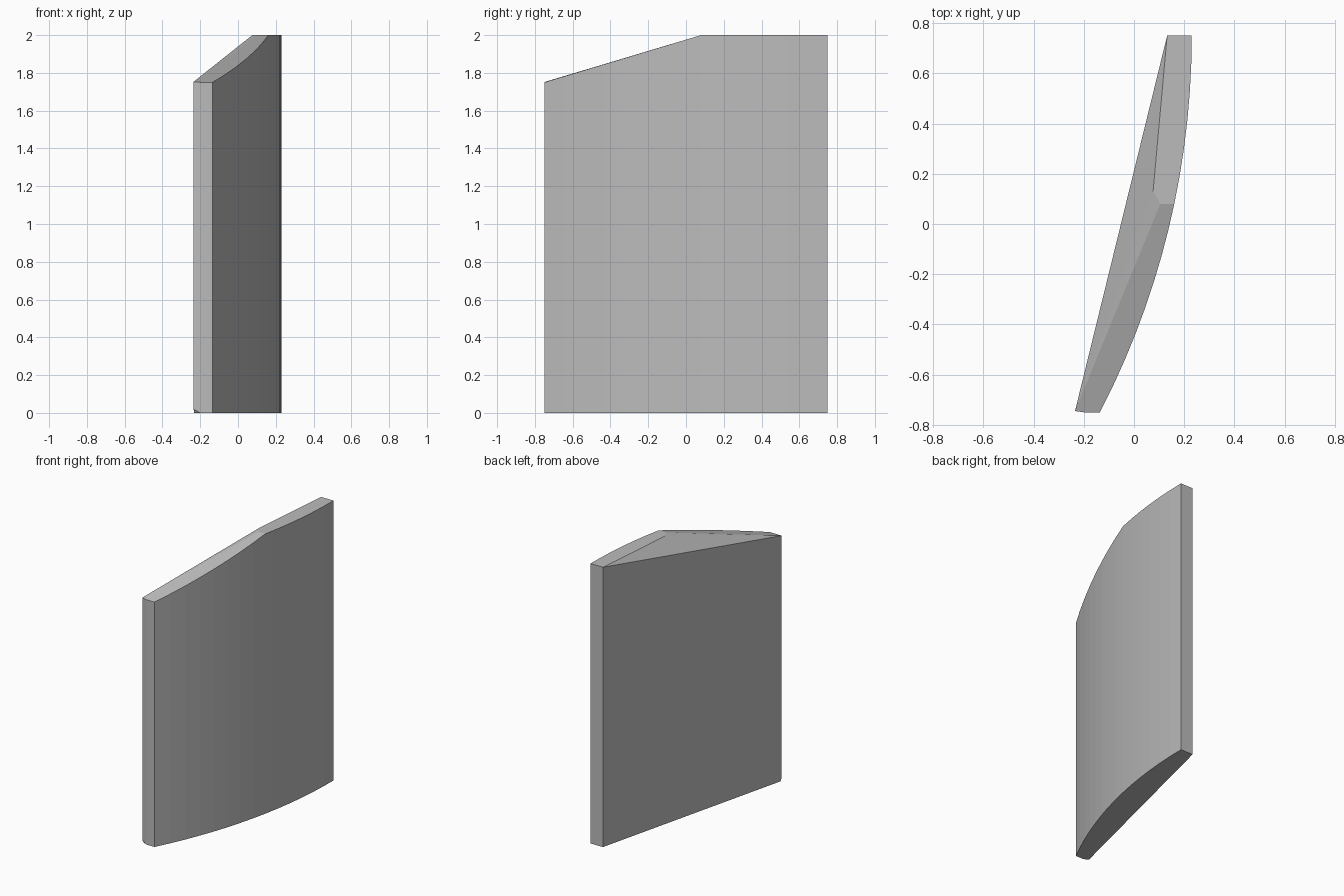
import bpy
import bmesh
import math

if "Cube" in bpy.data.objects:
    bpy.data.objects.remove(bpy.data.objects["Cube"])

R = 3.26                      # radius of the bowed outer face
FOLD = 0.08                   # y where the sloping top meets the level top


def outer_x(y):
    return 0.23 - R + math.sqrt(R * R - (0.75 - y) ** 2)


def top_z(y):
    return min(2.0, 1.75 + 0.25 * (y + 0.75) / (FOLD + 0.75))


# columns of the bowed face, from front end to back end
low, high = 8, 6
ys = [-0.75 + (FOLD + 0.75) * i / low for i in range(low + 1)]
ys += [FOLD + (0.75 - FOLD) * i / high for i in range(1, high + 1)]

bm = bmesh.new()
vert = bm.verts.new
face = bm.faces.new
bottom = [vert((outer_x(y), y, 0)) for y in ys]
top = [vert((outer_x(y), y, top_z(y))) for y in ys]

# bowed outer face
for i in range(len(ys) - 1):
    face((bottom[i], bottom[i + 1], top[i + 1], top[i]))

# corners of the straight inner face
back_low, back_top = vert((0.132, 0.75, 0)), vert((0.132, 0.75, 2))
front_top = vert((-0.235, -0.745, 1.753))
front_low = vert((-0.235, -0.745, 0.02))
nick_side = vert((-0.232, -0.733, 0))
nick_end = vert((-0.2, -0.75, 0))
end_top = vert((-0.2, -0.75, 1.75))

# straight inner face and both ends
face((front_low, front_top, back_top, back_low, nick_side))
face((bottom[-1], back_low, back_top, top[-1]))
face((bottom[0], top[0], end_top, nick_end))
face((nick_end, end_top, front_top, front_low))

# underside with a small nicked corner
face([nick_end, nick_side, back_low] + bottom[::-1])
face((nick_end, front_low, nick_side))

# top: level part, slope and inner bevel
ridge_a, ridge_b = vert((0.105, FOLD, 2)), vert((0.076, 0.13, 2))
face([ridge_a] + top[low:] + [back_top, ridge_b])
face([front_top, end_top] + top[:low + 1] + [ridge_a])
face((front_top, ridge_a, ridge_b))
face((front_top, ridge_b, back_top))

bmesh.ops.recalc_face_normals(bm, faces=bm.faces)
mesh = bpy.data.meshes.new("curved_panel")
bm.to_mesh(mesh)
bm.free()

grey = bpy.data.materials.new("mid grey")
grey.diffuse_color = (0.5, 0.5, 0.5, 1)
grey.use_nodes = True
grey.node_tree.nodes["Principled BSDF"].inputs["Base Color"].default_value = grey.diffuse_color
mesh.materials.append(grey)
panel = bpy.data.objects.new("curved_panel", mesh)
bpy.context.collection.objects.link(panel)
